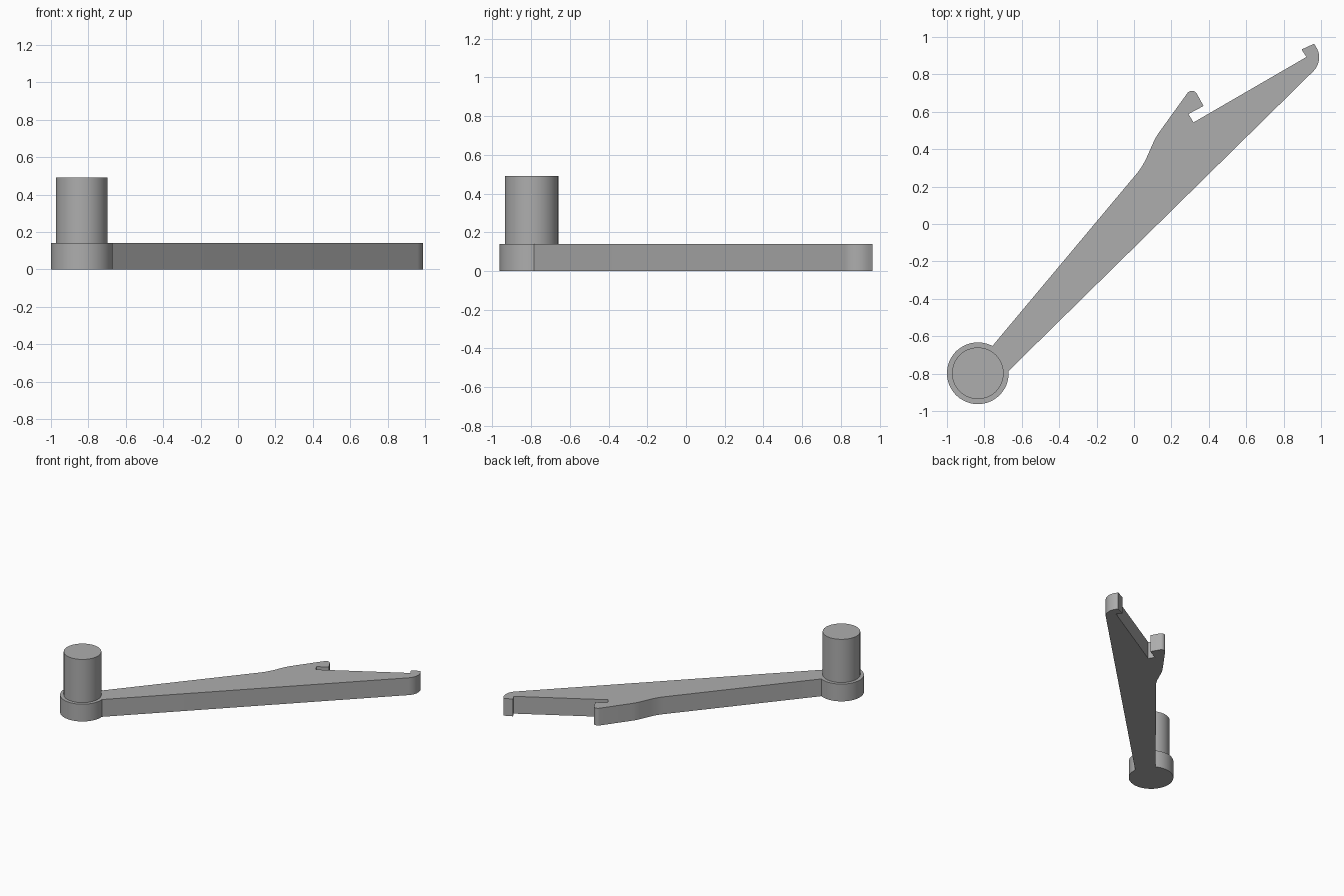
import bpy, bmesh, math
from mathutils import Vector

if "Cube" in bpy.data.objects:
    bpy.data.objects.remove(bpy.data.objects["Cube"], do_unlink=True)

grey = bpy.data.materials.new("plain grey")
grey.use_nodes = True
colour = (0.42, 0.42, 0.42, 1)
grey.diffuse_color = colour
grey.node_tree.nodes["Principled BSDF"].inputs["Base Color"].default_value = colour

HUB = Vector((-0.835, -0.798))
HUB_RADIUS, PIN_RADIUS = 0.165, 0.138
PLATE_TOP, PIN_TOP = 0.14, 0.49


def fillet(before, corner, after, radius, steps=10):
    """Points of a rounded corner."""
    a, b = (before - corner).normalized(), (after - corner).normalized()
    half = a.angle(b) / 2
    start, end = (corner + d * radius / math.tan(half) for d in (a, b))
    centre = corner + (a + b).normalized() * radius / math.sin(half)
    u, v = start - centre, end - centre
    sweep = u.angle(v)
    return [centre + (u * math.sin(sweep * (1 - i / steps)) + v * math.sin(sweep * i / steps))
            / math.sin(sweep) for i in range(steps + 1)]


def arc(centre, radius, start, end, steps):
    return [centre + radius * Vector((math.cos(t), math.sin(t)))
            for t in (start + (end - start) * i / steps for i in range(steps + 1))]


def extrude(name, outline, bottom, top):
    """Solid prism from a flat outline."""
    bm = bmesh.new()
    face = bm.faces.new([bm.verts.new((p.x, p.y, bottom)) for p in outline])
    moved = bmesh.ops.extrude_face_region(bm, geom=[face], use_keep_orig=True)
    verts = [g for g in moved["geom"] if isinstance(g, bmesh.types.BMVert)]
    bmesh.ops.translate(bm, verts=verts, vec=(0, 0, top - bottom))
    bmesh.ops.recalc_face_normals(bm, faces=bm.faces)
    mesh = bpy.data.meshes.new(name)
    bm.to_mesh(mesh)
    bm.free()
    mesh.materials.append(grey)
    obj = bpy.data.objects.new(name, mesh)
    bpy.context.collection.objects.link(obj)
    bpy.ops.object.select_all(action="DESELECT")
    obj.select_set(True)
    bpy.context.view_layer.objects.active = obj
    bpy.ops.object.shade_smooth_by_angle(angle=math.radians(25))


# Arm corners clockwise from the hub: x, y, rounding radius
corners = [
    (-0.757, -0.652, 0),
    (0.046, 0.307, 0.4), (0.117, 0.466, 0.3),      # shoulder bend
    (0.313, 0.738, 0.03), (0.372, 0.631, 0),       # inner jaw tip
    (0.291, 0.588, 0), (0.318, 0.543, 0),          # notch
    (0.922, 0.893, 0), (0.896, 0.933, 0),          # outer hook
    (0.963, 0.964, 0), (1.017, 0.874, 0.103),
    (-0.671, -0.786, 0),
]
points = [Vector(c[:2]) for c in corners]
outline = []
for i, (x, y, radius) in enumerate(corners):
    if radius:
        outline += fillet(points[i - 1], points[i], points[i + 1], radius)
    else:
        outline.append(points[i])

# Round hub closes the outline between the arm's two root corners
first, last = points[0] - HUB, points[-1] - HUB
outline += arc(HUB, HUB_RADIUS, math.atan2(last.y, last.x),
               math.atan2(first.y, first.x) - math.tau, 56)[1:-1]

extrude("lever_plate", outline, 0, PLATE_TOP)
extrude("pivot_pin", arc(HUB, PIN_RADIUS, 0, math.tau, 64)[:-1], PLATE_TOP, PIN_TOP)
